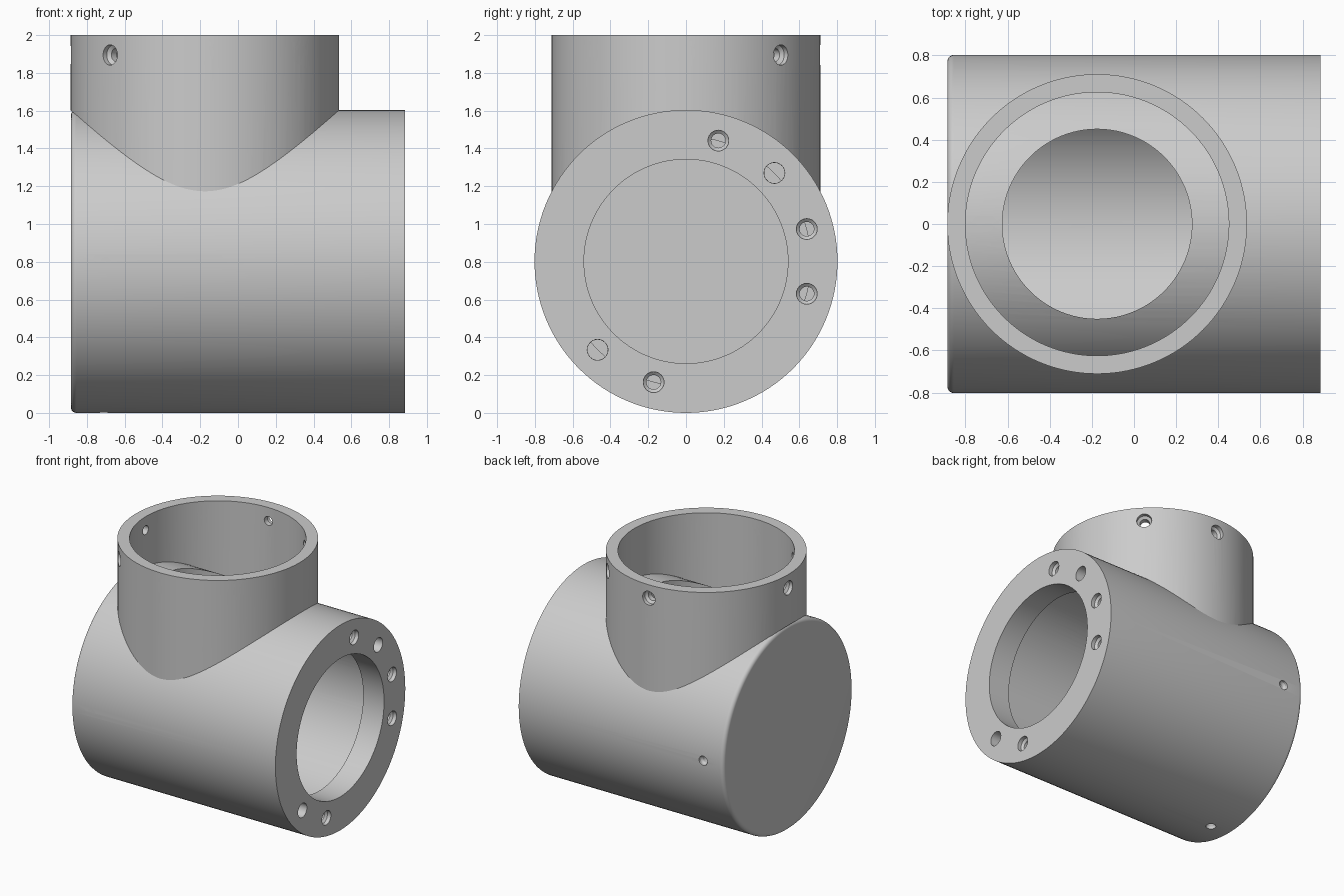
import bpy, bmesh
from math import pi, sin, cos, radians
from mathutils import Matrix, Vector

cube = bpy.data.objects.get("Cube")
if cube:
    bpy.data.objects.remove(cube, do_unlink=True)

R, AXIS_Z, END = 0.802, 0.802, 0.885      # body radius, axis height, half length
NECK_X, NECK_R, BORE_R = -0.175, 0.711, 0.625

grey = bpy.data.materials.new("machined_grey")
grey.use_nodes = True
grey.diffuse_color = (0.6, 0.6, 0.6, 1)
grey.node_tree.nodes["Principled BSDF"].inputs["Base Color"].default_value = (0.6, 0.6, 0.6, 1)


def lathe(bm, profile, matrix, steps, closed=False):
    """Spin a (radius, height) profile about local z, then place it."""
    part = bmesh.new()
    pts = [part.verts.new((r, 0, h)) for r, h in profile]
    pairs = list(zip(pts, pts[1:]))
    if closed:
        pairs.append((pts[-1], pts[0]))
    edges = [part.edges.new(p) for p in pairs]
    bmesh.ops.spin(part, geom=pts + edges, axis=(0, 0, 1), cent=(0, 0, 0),
                   angle=2 * pi, steps=steps)
    bmesh.ops.remove_doubles(part, verts=part.verts, dist=1e-5)
    part.transform(matrix)
    bmesh.ops.recalc_face_normals(part, faces=part.faces)
    mesh = bpy.data.meshes.new("part")
    part.to_mesh(mesh)
    part.free()
    bm.from_mesh(mesh)
    bpy.data.meshes.remove(mesh)


def finish(name, bm):
    mesh = bpy.data.meshes.new(name)
    bm.to_mesh(mesh)
    bm.free()
    mesh.materials.append(grey)
    obj = bpy.data.objects.new(name, mesh)
    bpy.context.collection.objects.link(obj)
    return obj


def cut(obj, bm):
    """Subtract the solids in bm from obj."""
    tool = finish("cutter", bm)
    tool.hide_render = True
    mod = obj.modifiers.new("cut", 'BOOLEAN')
    mod.operation, mod.solver, mod.object = 'DIFFERENCE', 'EXACT', tool
    bpy.context.view_layer.objects.active = obj
    bpy.ops.object.modifier_apply(modifier=mod.name)
    bpy.data.objects.remove(tool, do_unlink=True)


def drill(bm, surface, inward, wide, narrow, sink, depth):
    """Screw hole with a wide mouth and a narrower shank."""
    turn = Vector(inward).to_track_quat('Z', 'Y').to_matrix().to_4x4()
    lathe(bm, [(0, -0.04), (wide, -0.04), (wide, sink), (narrow, sink + 0.015),
               (narrow, depth), (0, depth)], Matrix.Translation(surface) @ turn, 24)


along_x = Matrix.Translation((0, 0, AXIS_Z)) @ Matrix.Rotation(pi / 2, 4, 'Y')
at_neck = Matrix.Translation((NECK_X, 0, 0))

# Body: hollow drum, rounded closed end, open flange end
fillet = 0.03
corner = [(R - fillet + fillet * sin(a), -END + fillet - fillet * cos(a))
          for a in (radians(d) for d in range(0, 91, 15))]
bm = bmesh.new()
lathe(bm, [(0, -END)] + corner + [(R, END), (0.54, END), (0.54, 0.705),
      (0.66, 0.705), (0.66, -0.8), (0, -0.8)], along_x, 128)
body = finish("body", bm)

# Opening from the neck into the drum
bm = bmesh.new()
lathe(bm, [(0, 0.9), (0.45, 0.9), (0.45, 1.8), (0, 1.8)], at_neck, 96)
cut(body, bm)

# Ring of flange holes, the diagonal ones plain
bm = bmesh.new()
for i in range(12):
    a = radians(15 + 30 * i)
    narrow = 0.054 if i % 3 == 1 else 0.038
    drill(bm, (END, 0.662 * cos(a), AXIS_Z + 0.662 * sin(a)), (-1, 0, 0),
          0.055, narrow, 0.03, 0.25)
# Four small holes around the closed end
for i in range(4):
    d = Vector((0, round(cos(i * pi / 2)), round(sin(i * pi / 2))))
    drill(bm, Vector((-0.71, 0, AXIS_Z)) + d * R, -d, 0.036, 0.026, 0.02, 0.25)
cut(body, bm)

# Neck: upright tube seated on the drum
bm = bmesh.new()
lathe(bm, [(NECK_R, 1), (NECK_R, 2), (BORE_R, 2), (BORE_R, 1)], at_neck, 128, closed=True)
neck = finish("neck", bm)
bm = bmesh.new()
seat = R - 0.002
lathe(bm, [(0, -1.5), (seat, -1.5), (seat, 1.5), (0, 1.5)], along_x, 128)
cut(neck, bm)

# Eight countersunk holes under the neck rim
bm = bmesh.new()
for i in range(8):
    d = Vector((cos(i * pi / 4), sin(i * pi / 4), 0))
    drill(bm, Vector((NECK_X, 0, 1.895)) + d * NECK_R, -d, 0.054, 0.035, 0.03, 0.2)
cut(neck, bm)

# Smooth walls with crisp rims
for obj in (body, neck):
    bpy.ops.object.select_all(action='DESELECT')
    obj.select_set(True)
    bpy.context.view_layer.objects.active = obj
    bpy.ops.object.shade_smooth_by_angle(angle=radians(30))
